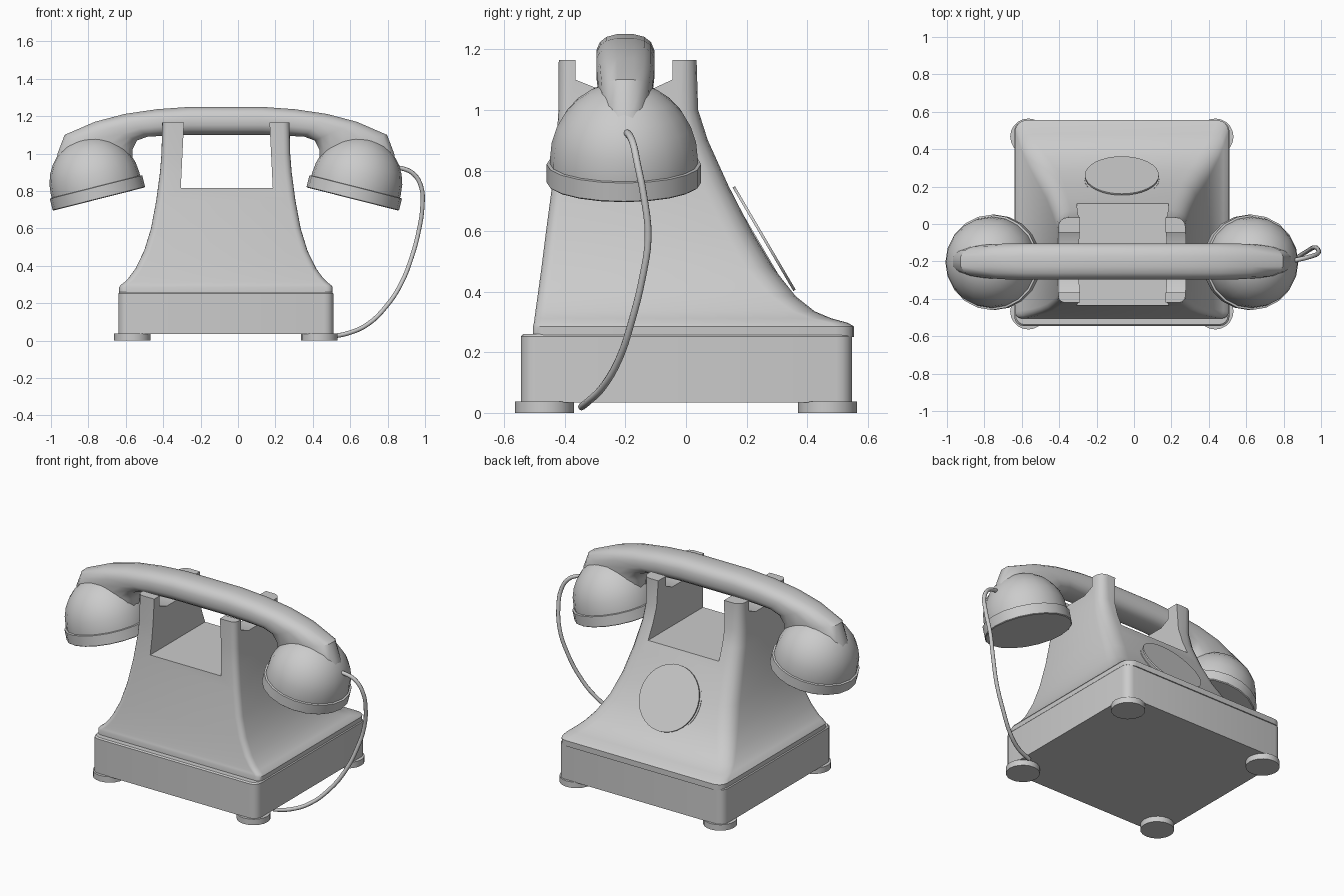
import bpy, bmesh, math
from mathutils import Vector, Matrix

if "Cube" in bpy.data.objects:
    bpy.data.objects.remove(bpy.data.objects["Cube"])

CX = -0.065   # centre line of the telephone (the cord makes it off-centre)


def finish(ob, angle=35):
    bpy.ops.object.select_all(action='DESELECT')
    ob.select_set(True)
    bpy.context.view_layer.objects.active = ob
    bpy.ops.object.shade_smooth_by_angle(angle=math.radians(angle))


def loft(name, rings, matrix=None, angle=35):
    """Skin a list of equal-length rings and cap both ends."""
    bm = bmesh.new()
    vs = [[bm.verts.new(p) for p in r] for r in rings]
    n = len(rings[0])
    for a, b in zip(vs, vs[1:]):
        for i in range(n):
            j = (i + 1) % n
            bm.faces.new((a[i], a[j], b[j], b[i]))
    bm.faces.new(vs[0][::-1])
    bm.faces.new(vs[-1])
    bmesh.ops.recalc_face_normals(bm, faces=bm.faces)
    if matrix:
        bm.transform(matrix)
    me = bpy.data.meshes.new(name)
    bm.to_mesh(me)
    bm.free()
    ob = bpy.data.objects.new(name, me)
    bpy.context.collection.objects.link(ob)
    finish(ob, angle)
    return ob


def rounded_rect(z, hw, y0, y1, r_front, r_back, seg=4):
    pts = []
    corners = ((1, y1, r_back, 0), (-1, y1, r_back, 90),
               (-1, y0, r_front, 180), (1, y0, r_front, 270))
    for sx, y, r, start in corners:
        cx = CX + sx * (hw - r)
        cy = y - r if y == y1 else y + r
        for k in range(seg + 1):
            a = math.radians(start + 90 * k / seg)
            pts.append((cx + r * math.cos(a), cy + r * math.sin(a), z))
    return pts


def revolve(name, profile, matrix, seg=20):
    rings = [[(r * math.cos(2 * math.pi * i / seg), r * math.sin(2 * math.pi * i / seg), h)
              for i in range(seg)] for r, h in profile]
    return loft(name, rings, matrix)


# Base box and feet
loft("base", [rounded_rect(z, hw, -h, h + 0.003, 0.05, 0.05) for z, hw, h in
              ((0.035, 0.575, 0.545), (0.252, 0.575, 0.545), (0.26, 0.568, 0.538))])
for sx in (-1, 1):
    for sy in (-1, 1):
        revolve("foot", [(0.097, 0), (0.097, 0.037)],
                Matrix.Translation((CX + sx * 0.5, sy * 0.467, 0)))

# Flared body: z, half width, front y, back y, back corner radius
sections = [(0.25, 0.57, -0.505, 0.555, 0.06), (0.285, 0.571, -0.505, 0.555, 0.06),
            (0.297, 0.563, -0.502, 0.535, 0.06), (0.312, 0.543, -0.5, 0.48, 0.065),
            (0.335, 0.52, -0.497, 0.425, 0.07), (0.385, 0.483, -0.49, 0.362, 0.08),
            (0.48, 0.437, -0.477, 0.287, 0.09), (0.6, 0.4, -0.462, 0.217, 0.09),
            (0.75, 0.372, -0.442, 0.14, 0.085), (0.9, 0.352, -0.427, 0.072, 0.075),
            (1.0, 0.344, -0.421, 0.04, 0.06), (1.165, 0.34, -0.42, 0.035, 0.05)]
body = loft("body", [rounded_rect(z, hw, y0, y1, 0.035, rb)
                     for z, hw, y0, y1, rb in sections])

# Cut the opening and the handset cradle, leaving four prongs
slot = [(-0.246, 0.815), (0.246, 0.815), (0.222, 1.3), (-0.222, 1.3)]
cradle = [(-0.365, 1.3), (-0.365, 1.1), (-0.29, 1.07), (-0.11, 1.07),
          (-0.045, 1.1), (-0.045, 1.3)]
cutters = [loft("opening_cutter", [[(CX + 0.005 + x, y, z) for x, z in slot] for y in (-1, 1)]),
           loft("cradle_cutter", [[(x, y, z) for y, z in cradle] for x in (-1, 1)])]
for cutter in cutters:
    cutter.hide_render = True
    mod = body.modifiers.new("cut", 'BOOLEAN')
    mod.operation = 'DIFFERENCE'
    mod.solver = 'EXACT'
    mod.object = cutter
    bpy.context.view_layer.objects.active = body
    bpy.ops.object.modifier_move_to_index(modifier=mod.name, index=0)
    bpy.ops.object.modifier_apply(modifier=mod.name)
    bpy.data.objects.remove(cutter)
finish(body)

# Dial on the sloping back: backing plate and thin face
tilt = Matrix.Rotation(-1.04, 4, 'X')
revolve("dial_plate", [(0.2, -0.03), (0.2, 0)],
        Matrix.Translation((CX, 0.241, 0.566)) @ tilt, 32)
revolve("dial_face", [(0.198, 0), (0.198, 0.009)],
        Matrix.Translation((CX, 0.254, 0.573)) @ tilt, 32)

# Handset handle: top x, top z, bottom x, bottom z, half width
half = [(0.19, 1.25, 0.19, 1.1, 0.097), (0.37, 1.237, 0.33, 1.095, 0.097),
        (0.54, 1.212, 0.42, 1.09, 0.097), (0.70, 1.17, 0.475, 1.07, 0.097),
        (0.862, 1.10, 0.5, 1.02, 0.09), (0.9, 1.0, 0.5, 0.95, 0.085),
        (0.92, 0.87, 0.54, 0.88, 0.08)]
stations = [(-a, b, -c, d, w) for a, b, c, d, w in half[::-1]] + half


def sq(v):
    return math.copysign(abs(v) ** 0.75, v)


rings = []
for tx, tz, bx, bz, w in stations:
    mid = Vector((CX + (tx + bx) / 2, -0.2, (tz + bz) / 2))
    up = Vector(((tx - bx) / 2, 0, (tz - bz) / 2))
    ring = []
    for i in range(16):
        a = 2 * math.pi * (i + 0.5) / 16
        ring.append(mid + up * sq(math.sin(a)) / sq(math.sin(math.pi * 7 / 16))
                    + Vector((0, w * sq(math.cos(a)), 0)))
    rings.append(ring)
loft("handset_handle", rings, angle=40)

# Earpiece and mouthpiece: domed cup with a flat screw cap
for sx, part in ((-1, "earpiece"), (1, "mouthpiece")):
    m = (Matrix.Translation((CX + sx * 0.678, -0.205, 0.757))
         @ Matrix.Rotation(sx * math.radians(14.2), 4, 'Y'))
    revolve(part + "_cap", [(0.25, 0), (0.255, 0.004), (0.255, 0.066), (0.246, 0.068)], m)
    dome = [(0.244, 0.06)]
    for k in range(8):
        a = math.radians(12.4 * k)
        dome.append((0.244 * math.cos(a), 0.085 + 0.255 * math.sin(a)))
    revolve(part + "_cup", dome, m)

# Cord from the mouthpiece down to the foot of the base
path = [(0.83, -0.2, 0.925), (0.88, -0.19, 0.92), (0.94, -0.175, 0.89), (0.98, -0.16, 0.82),
        (0.986, -0.14, 0.72), (0.965, -0.125, 0.58), (0.93, -0.143, 0.45),
        (0.87, -0.18, 0.3), (0.79, -0.22, 0.18), (0.69, -0.275, 0.085),
        (0.59, -0.32, 0.04), (0.49, -0.345, 0.02)]
curve = bpy.data.curves.new("cord", 'CURVE')
curve.dimensions = '3D'
curve.bevel_depth = 0.012
curve.bevel_resolution = 2
curve.resolution_u = 4
curve.use_fill_caps = True
spline = curve.splines.new('BEZIER')
spline.bezier_points.add(len(path) - 1)
for bp, p in zip(spline.bezier_points, path):
    bp.co = p
    bp.handle_left_type = bp.handle_right_type = 'AUTO'
bpy.context.collection.objects.link(bpy.data.objects.new("cord", curve))
